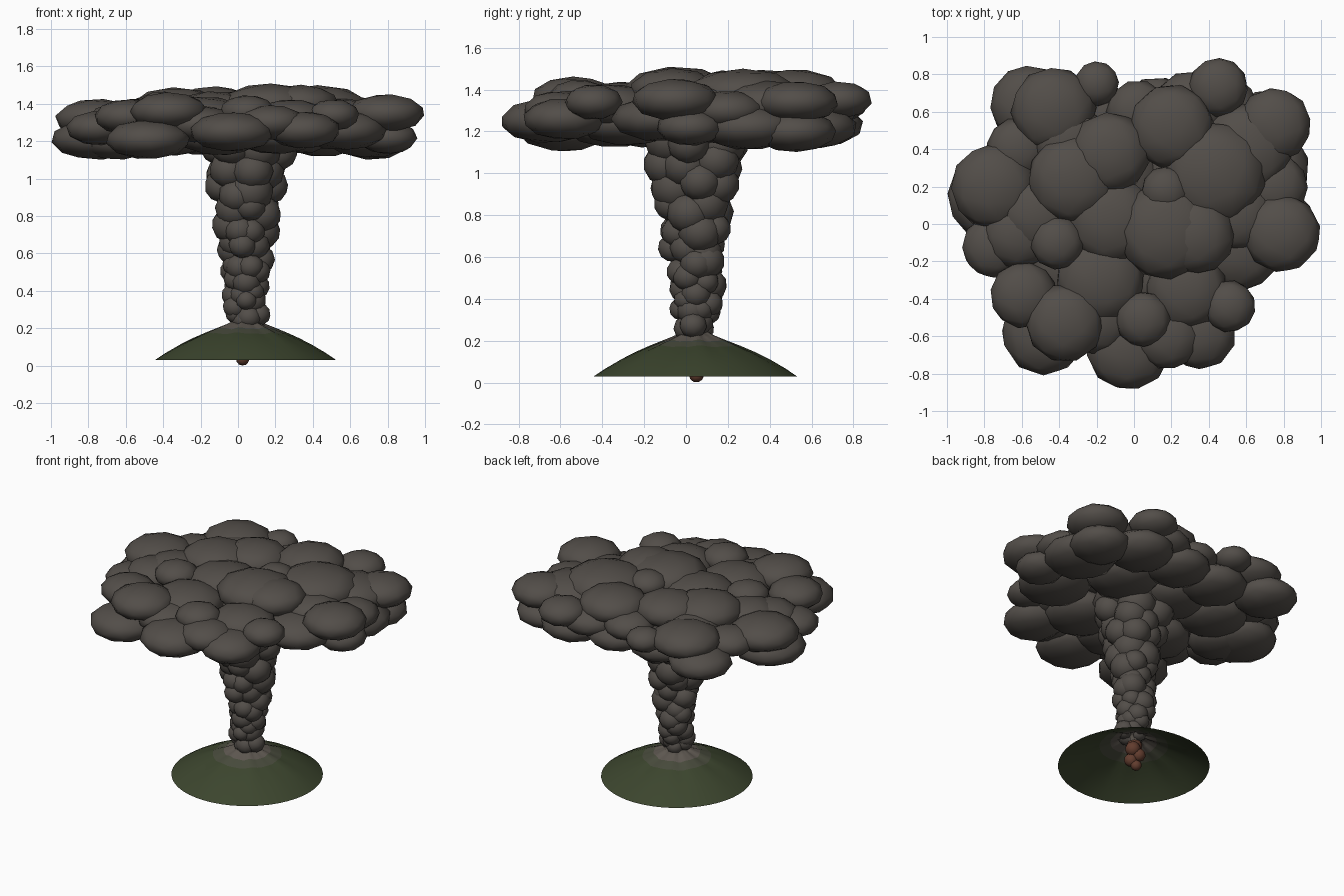
import bpy, bmesh, math, random
from mathutils import Matrix, Euler

random.seed(7)
CX, CY = 0.04, 0.045


def material(name, rgb):
    m = bpy.data.materials.new(name)
    m.diffuse_color = (*rgb, 1)
    return m


ash = material("ash", (0.085, 0.075, 0.066))
grass = material("grass", (0.045, 0.06, 0.027))
rock = material("rock", (0.11, 0.095, 0.08))
scrub = material("scrub", (0.065, 0.07, 0.045))
ember = material("ember", (0.12, 0.045, 0.027))


def finish(bm, name, mats):
    me = bpy.data.meshes.new(name)
    for f in bm.faces:
        f.smooth = True
    bm.to_mesh(me)
    bm.free()
    for m in mats:
        me.materials.append(m)
    ob = bpy.data.objects.new(name, me)
    bpy.context.collection.objects.link(ob)
    return ob


def puff(bm, x, y, z, rx, rz):
    spin = Euler([random.uniform(0, 6.28) for _ in range(3)]).to_matrix().to_4x4()
    mat = Matrix.Translation((x, y, z)) @ Matrix.Diagonal((rx, rx, rz, 1)) @ spin
    bmesh.ops.create_icosphere(bm, subdivisions=2, radius=1, matrix=mat)


def puffs(name, blobs, mat):
    bm = bmesh.new()
    for b in blobs:
        puff(bm, *b)
    return finish(bm, name, [mat])


# mountain: open shell turned from a domed profile, ridged towards the summit
profile = [(0.485, 0.03), (0.43, 0.067), (0.36, 0.108), (0.29, 0.143), (0.22, 0.173),
           (0.15, 0.200), (0.10, 0.220), (0.06, 0.240), (0.045, 0.225), (0.03, 0.2)]
N = 48
bm = bmesh.new()
rings = []
for i, (r, z) in enumerate(profile):
    ring = []
    for k in range(N):
        a = 2 * math.pi * k / N
        ridge = 0.004 * math.sin(7 * a + 1) + 0.003 * math.sin(13 * a)
        w = 0 if i == 0 else min(1, i / 5)
        ring.append(bm.verts.new((CX + r * math.cos(a), CY + r * math.sin(a), z + ridge * w)))
    rings.append(ring)
for i in range(len(rings) - 1):
    for k in range(N):
        n = (k + 1) % N
        f = bm.faces.new((rings[i][k], rings[i][n], rings[i + 1][n], rings[i + 1][k]))
        f.material_index = 0 if i < 4 else (1 if i == 4 else 2)
finish(bm, "mountain", [grass, scrub, rock])

# glowing embers inside the vent
puffs("embers", [(0.025, 0.05, 0.036, 0.036, 0.036), (0.05, 0.03, 0.075, 0.045, 0.045),
                 (0.02, 0.07, 0.105, 0.045, 0.045), (0.06, 0.06, 0.14, 0.05, 0.05),
                 (0.03, 0.04, 0.18, 0.05, 0.05)], ember)

# smoke column: staggered rings of puffs that widen upwards
column = []
z, level = 0.27, 0
while z < 1.2:
    t = (z - 0.27) / 0.93
    r = 0.062 + 0.06 * t
    reach = 0.108 + 0.105 * t + 0.055 * t * t
    for k in range(6):
        a = 2 * math.pi * (k + 0.5 * (level % 2)) / 6 + random.uniform(-0.3, 0.3)
        s = r * random.uniform(0.85, 1.2)
        d = reach - s + random.uniform(-0.02, 0.025)
        column.append((0.045 + d * math.cos(a), CY + d * math.sin(a),
                       z + random.uniform(-0.03, 0.03), s, s * 0.95))
    z += r * 1.05
    level += 1
puffs("smoke_column", column, ash)

# canopy: flattened puffs as x, y, z, radius
upper = [(0.43, 0.27, 1.38, 0.28), (-0.13, 0.38, 1.39, 0.22), (0.17, -0.04, 1.395, 0.26),
         (0.33, -0.06, 1.40, 0.21), (-0.41, -0.10, 1.38, 0.145), (-0.37, -0.53, 1.36, 0.21),
         (-0.59, -0.38, 1.33, 0.18), (0.05, -0.51, 1.36, 0.15), (0.79, -0.05, 1.35, 0.21),
         (0.75, 0.53, 1.34, 0.20), (0.45, 0.73, 1.35, 0.16), (0.20, 0.52, 1.39, 0.23),
         (-0.43, 0.61, 1.34, 0.23), (-0.75, 0.20, 1.32, 0.23), (-0.33, 0.24, 1.38, 0.24),
         (-0.20, 0.75, 1.33, 0.12), (0.51, -0.44, 1.34, 0.14), (0.17, 0.18, 1.41, 0.13)]
middle = [(-0.12, 0.02, 1.36, 0.24), (-0.18, -0.30, 1.33, 0.24), (0.60, 0.40, 1.33, 0.25),
          (0.02, 0.60, 1.32, 0.17), (-0.62, 0.40, 1.30, 0.17), (0.28, -0.35, 1.32, 0.22),
          (-0.62, -0.05, 1.31, 0.19), (0.75, 0.20, 1.30, 0.18), (-0.35, 0.45, 1.33, 0.20),
          (-0.52, 0.05, 1.33, 0.20), (0.18, -0.60, 1.30, 0.18), (-0.20, -0.50, 1.29, 0.20),
          (0.55, 0.05, 1.33, 0.20), (0.30, 0.62, 1.30, 0.20)]
lower = [(-0.03, -0.66, 1.25, 0.23), (-0.48, -0.58, 1.21, 0.23), (0.35, -0.58, 1.26, 0.20),
         (0.56, -0.12, 1.26, 0.24), (0.80, 0.02, 1.22, 0.16), (0.70, 0.30, 1.22, 0.24),
         (0.72, 0.52, 1.20, 0.20), (0.45, 0.60, 1.22, 0.22), (0.12, 0.58, 1.23, 0.21),
         (-0.20, 0.55, 1.23, 0.22), (-0.56, 0.64, 1.23, 0.21), (-0.76, 0.15, 1.21, 0.24),
         (-0.65, 0.07, 1.20, 0.20), (-0.75, -0.12, 1.27, 0.17), (-0.45, 0.25, 1.23, 0.23),
         (-0.35, -0.20, 1.23, 0.23), (0.20, -0.28, 1.24, 0.24), (-0.10, -0.35, 1.23, 0.23),
         (0.05, 0.05, 1.22, 0.27), (0.30, 0.25, 1.24, 0.24), (-0.10, 0.25, 1.24, 0.24)]
for name, group in (("canopy_top", upper), ("canopy_middle", middle), ("canopy_underside", lower)):
    puffs(name, [(x, y, z, r, 0.05 + 0.25 * r) for x, y, z, r in group], ash)
